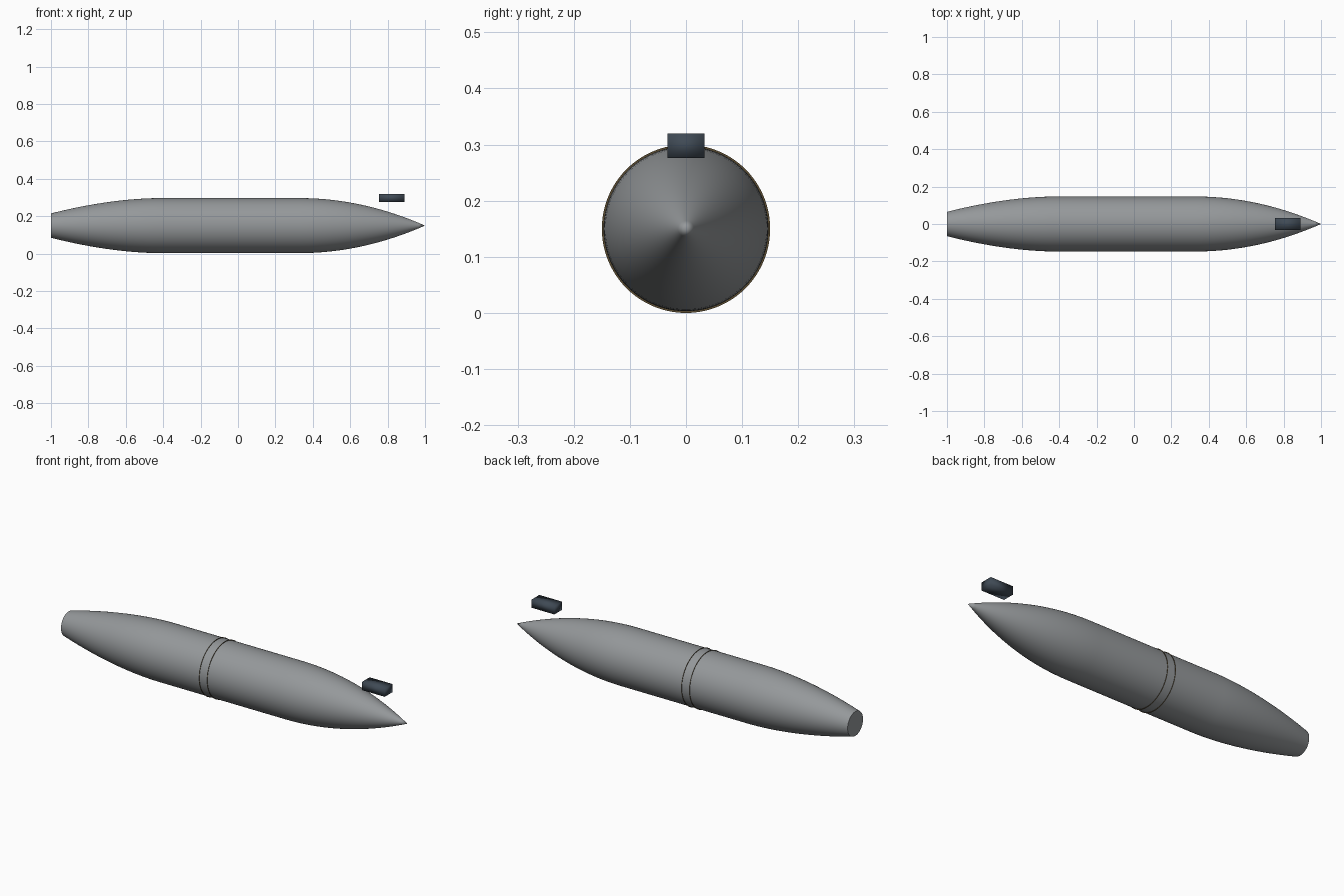
import bpy, bmesh, math
from mathutils import Matrix, Vector

cube = bpy.data.objects.get("Cube")
if cube:
    bpy.data.objects.remove(cube, do_unlink=True)

AXIS_Z = 0.15
SIDES = 96


def material(name, rgb):
    m = bpy.data.materials.new(name)
    m.use_nodes = True
    m.diffuse_color = (*rgb, 1)
    bsdf = next(n for n in m.node_tree.nodes if n.type == 'BSDF_PRINCIPLED')
    bsdf.inputs["Base Color"].default_value = (*rgb, 1)
    return m


def finish(name, bm, mat, angle):
    bmesh.ops.recalc_face_normals(bm, faces=bm.faces)
    mesh = bpy.data.meshes.new(name)
    bm.to_mesh(mesh)
    bm.free()
    mesh.materials.append(mat)
    ob = bpy.data.objects.new(name, mesh)
    bpy.context.collection.objects.link(ob)
    bpy.ops.object.select_all(action='DESELECT')
    ob.select_set(True)
    bpy.context.view_layer.objects.active = ob
    bpy.ops.object.shade_smooth_by_angle(angle=math.radians(angle))
    return ob


def lathe(name, profile, mat):
    """Spin (x, radius) points around the long axis."""
    bm = bmesh.new()
    verts = [bm.verts.new((x, 0, AXIS_Z + r)) for x, r in profile]
    edges = [bm.edges.new(pair) for pair in zip(verts, verts[1:])]
    bmesh.ops.spin(bm, geom=verts + edges, cent=(0, 0, AXIS_Z), axis=(1, 0, 0),
                   angle=math.tau, steps=SIDES)
    bmesh.ops.remove_doubles(bm, verts=bm.verts, dist=1e-5)
    return finish(name, bm, mat, 40)


grey = material("body grey", (0.30, 0.315, 0.325))
slate = material("dark slate", (0.05, 0.068, 0.09))
brown = material("dark bronze", (0.10, 0.07, 0.03))

# Hull: flat tail, tapered rear, straight middle, curved pointed nose
RADIUS, TAIL_R = 0.147, 0.065
REAR, FORE = -0.42, 0.33
STEPS = 20
profile = [(-1, 0)]
for i in range(STEPS + 1):
    t = 1 - i / STEPS
    profile.append((REAR - (1 + REAR) * t, RADIUS - (RADIUS - TAIL_R) * t ** 1.8))
for i in range(STEPS + 1):
    t = i / STEPS
    profile.append((FORE + (1 - FORE) * t, RADIUS * (1 - t ** 2)))
lathe("hull", profile, grey)

# Pair of hair-thin rings around the middle
for name, x in (("rear_ring", -0.125), ("front_ring", -0.078)):
    h = 0.0006
    lathe(name, [(x - h, 0.14), (x - h, 0.15), (x + h, 0.15), (x + h, 0.14)], brown)

# Small block floating above the nose
bm = bmesh.new()
bmesh.ops.create_cube(bm, size=1, matrix=Matrix.LocRotScale(
    Vector((0.822, 0, 0.298)), None, Vector((0.135, 0.066, 0.043))))
finish("nose_block", bm, slate, 180)
